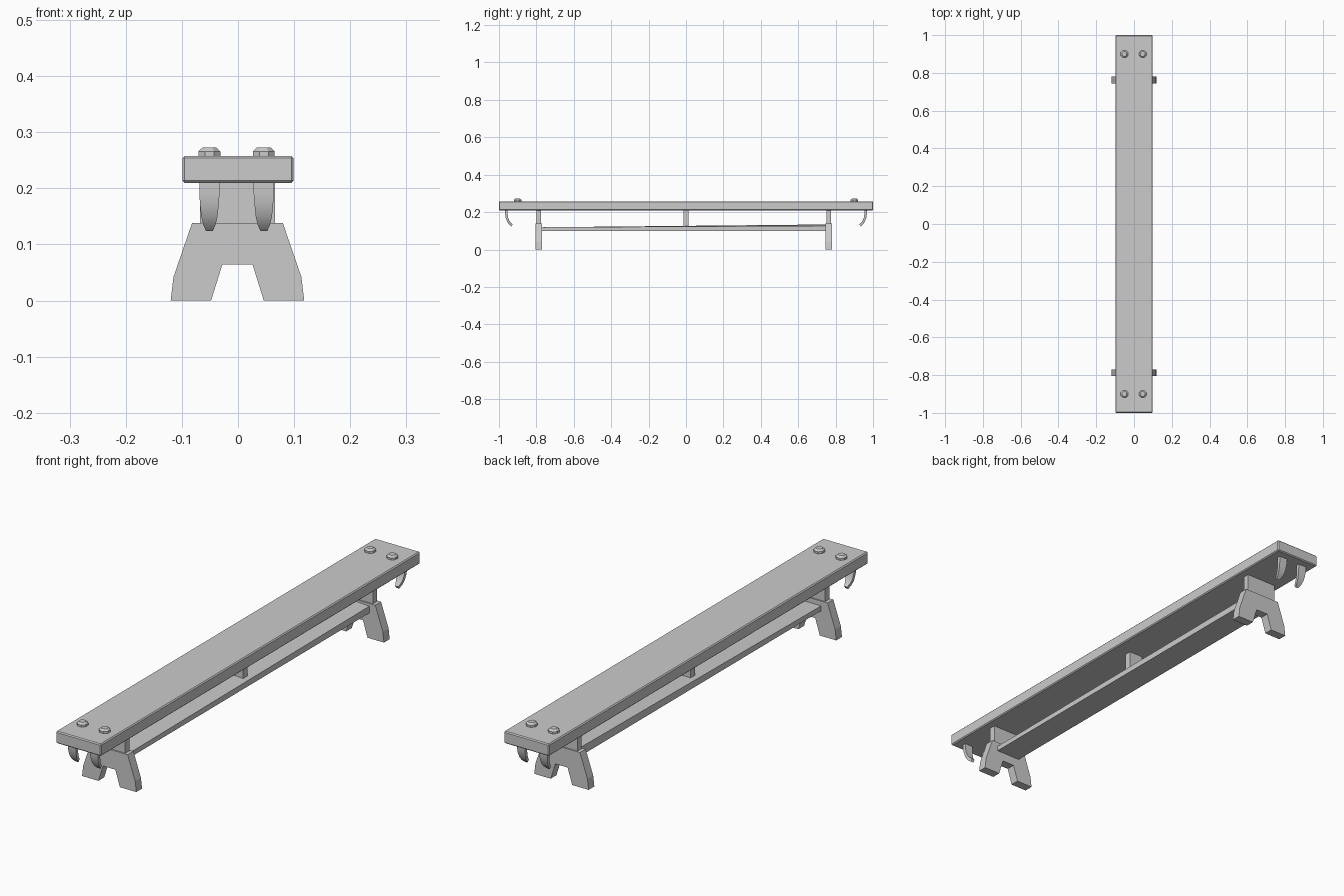
import bpy, bmesh, math

if "Cube" in bpy.data.objects:
    bpy.data.objects.remove(bpy.data.objects["Cube"])


def make(name, verts, faces, bevel=0.0, smooth=False):
    me = bpy.data.meshes.new(name)
    me.from_pydata(verts, [], faces)
    bm = bmesh.new()
    bm.from_mesh(me)
    bmesh.ops.recalc_face_normals(bm, faces=bm.faces)
    bm.to_mesh(me)
    bm.free()
    ob = bpy.data.objects.new(name, me)
    bpy.context.collection.objects.link(ob)
    if bevel:
        m = ob.modifiers.new("bevel", "BEVEL")
        m.width = bevel
        m.segments = 1
    if smooth:
        bpy.context.view_layer.objects.active = ob
        ob.select_set(True)
        bpy.ops.object.shade_smooth_by_angle(angle=math.radians(40))
        ob.select_set(False)
    return ob


def loft(name, rings, **kw):
    """Closed skin through rings of equal point count, capped at both ends."""
    n = len(rings[0])
    verts = [p for r in rings for p in r]
    faces = [list(range(n)), list(range(len(verts) - n, len(verts)))]
    for i in range(len(rings) - 1):
        for j in range(n):
            k = (j + 1) % n
            faces.append([i * n + j, i * n + k, (i + 1) * n + k, (i + 1) * n + j])
    return make(name, verts, faces, **kw)


def box(name, x0, x1, y0, y1, z0, z1, bevel=0.0):
    return loft(name, [[(x0, y, z0), (x1, y, z0), (x1, y, z1), (x0, y, z1)]
                       for y in (y0, y1)], bevel=bevel)


# seat plank
box("seat_plank", -0.099, 0.099, -1, 1, 0.21, 0.258, 0.004)

# trestle feet and the posts above them
foot = [(-0.12, 0), (-0.115, 0.042), (-0.082, 0.138), (0.08, 0.138), (0.113, 0.042),
        (0.118, 0), (0.046, 0), (0.026, 0.064), (-0.028, 0.064), (-0.048, 0)]
for tag, y in (("front", -0.787), ("back", 0.763)):
    loft(tag + "_foot", [[(x, y + d, z) for x, z in foot] for d in (-0.018, 0.018)])
    box(tag + "_post", -0.068, 0.066, y - 0.013, y + 0.013, 0.13, 0.213)

# stretcher, slightly thicker toward the back, and its centre post
loft("stretcher", [[(-0.054, y, 0.1), (0.054, y, 0.1), (0.054, y, za), (-0.054, y, zb)]
                   for y, za, zb in ((-0.775, 0.119, 0.119), (0.75, 0.127, 0.134))])
box("centre_post", -0.03, 0.032, -0.014, 0.014, 0.115, 0.213)

# bolts on top and curved hooks below each end
# hook path: y of outer face, z, thickness direction (dy, dz), half width
path = [(0.967, 0.213, -1.0, 0.0, 0.018), (0.967, 0.19, -1.0, 0.05, 0.018),
        (0.964, 0.17, -0.97, 0.2, 0.0165), (0.957, 0.15, -0.9, 0.45, 0.0145),
        (0.947, 0.135, -0.75, 0.65, 0.011), (0.934, 0.124, -0.6, 0.8, 0.006)]
for tag, s in (("front", -1), ("back", 1)):
    for side, x in (("left", -0.051), ("right", 0.046)):
        rings = [[(x + r * math.cos(a), s * 0.9 + r * math.sin(a), z)
                  for a in (math.tau * (i + 0.5) / 8 for i in range(8))]
                 for r, z in ((0.021, 0.255), (0.021, 0.266), (0.013, 0.273))]
        loft(f"{tag}_{side}_bolt", rings)
        t = 0.013
        rings = [[(x - w, s * y, z), (x + w, s * y, z),
                  (x + w, s * (y + t * dy), z + t * dz),
                  (x - w, s * (y + t * dy), z + t * dz)]
                 for y, z, dy, dz, w in path]
        loft(f"{tag}_{side}_hook", rings, smooth=True)
